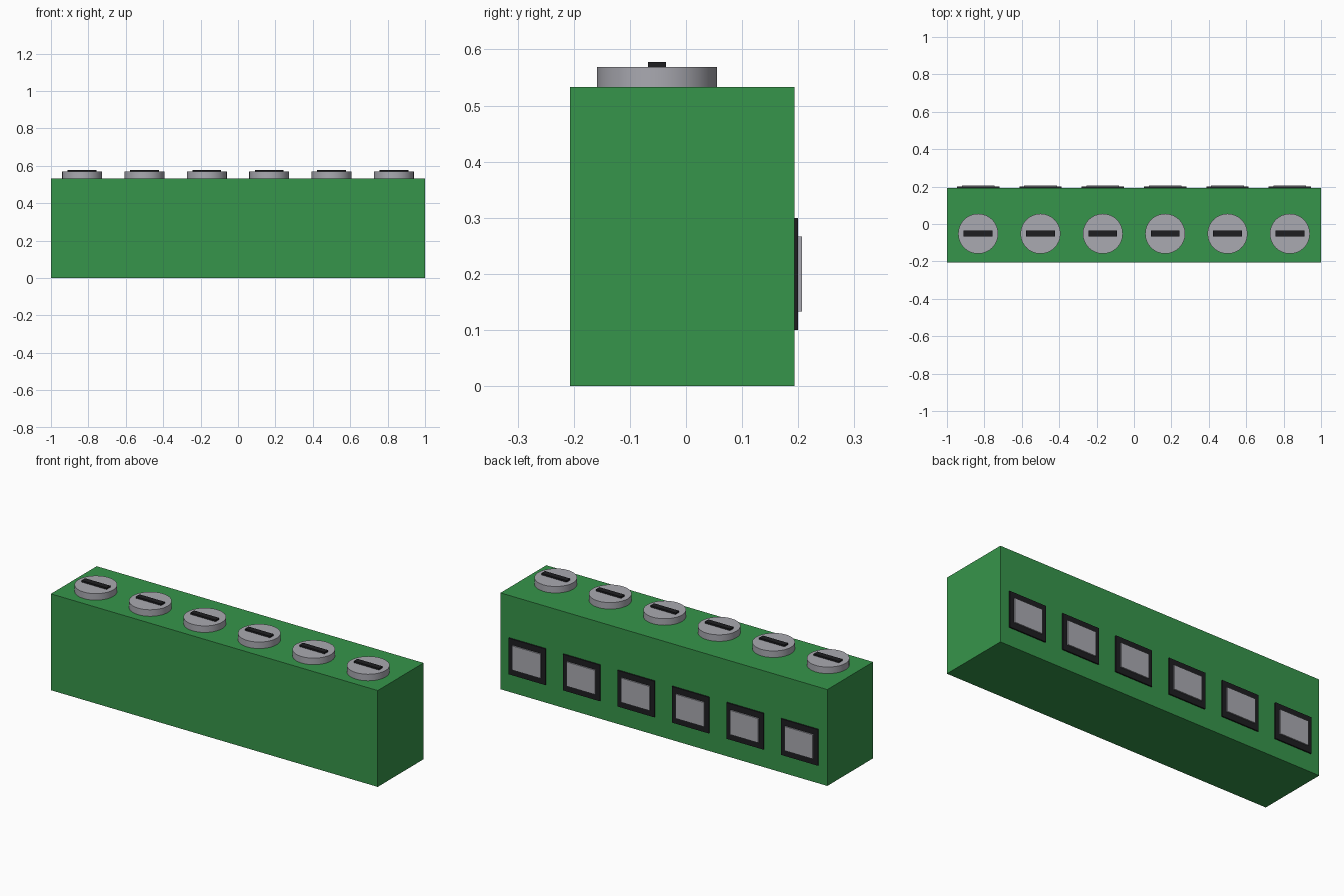
import bpy
import math

cube = bpy.data.objects.get("Cube")
if cube:
    bpy.data.objects.remove(cube, do_unlink=True)


def material(name, rgb):
    mat = bpy.data.materials.new(name)
    mat.use_nodes = True
    color = (*rgb, 1.0)
    mat.diffuse_color = color
    mat.node_tree.nodes["Principled BSDF"].inputs["Base Color"].default_value = color
    return mat


green = material("green plastic", (0.037, 0.30, 0.069))
metal = material("grey metal", (0.40, 0.40, 0.44))
black = material("black", (0.013, 0.013, 0.015))


def finish(name, mat):
    obj = bpy.context.object
    obj.name = name
    obj.data.materials.append(mat)
    return obj


def box(name, mat, low, high):
    center = [(a + b) / 2 for a, b in zip(low, high)]
    bpy.ops.mesh.primitive_cube_add(size=1, location=center)
    obj = finish(name, mat)
    obj.scale = [b - a for a, b in zip(low, high)]
    bpy.ops.object.transform_apply(location=False, rotation=False, scale=True)
    return obj


# Housing
front, back, top = -0.207, 0.193, 0.533
box("housing", green, (-1, front, 0), (1, back, top))

poles = 6
pitch = 2 / poles
screw_y, screw_top = -0.052, 0.569

for i in range(poles):
    x = -1 + pitch * (i + 0.5)

    # Clamping screw with its slot
    bpy.ops.mesh.primitive_cylinder_add(
        vertices=32, radius=0.107, depth=screw_top - top,
        location=(x, screw_y, (top + screw_top) / 2))
    finish(f"screw_{i + 1}", metal)
    bpy.ops.object.shade_smooth_by_angle(angle=math.radians(30))
    box(f"screw_slot_{i + 1}", black,
        (x - 0.077, screw_y - 0.016, screw_top), (x + 0.077, screw_y + 0.016, 0.578))

    # Wire entry on the back: dark surround and metal clamp
    box(f"wire_entry_{i + 1}", black,
        (x - 0.113, back, 0.10), (x + 0.113, back + 0.007, 0.30))
    box(f"clamp_{i + 1}", metal,
        (x - 0.087, back + 0.007, 0.133), (x + 0.087, back + 0.014, 0.267))
